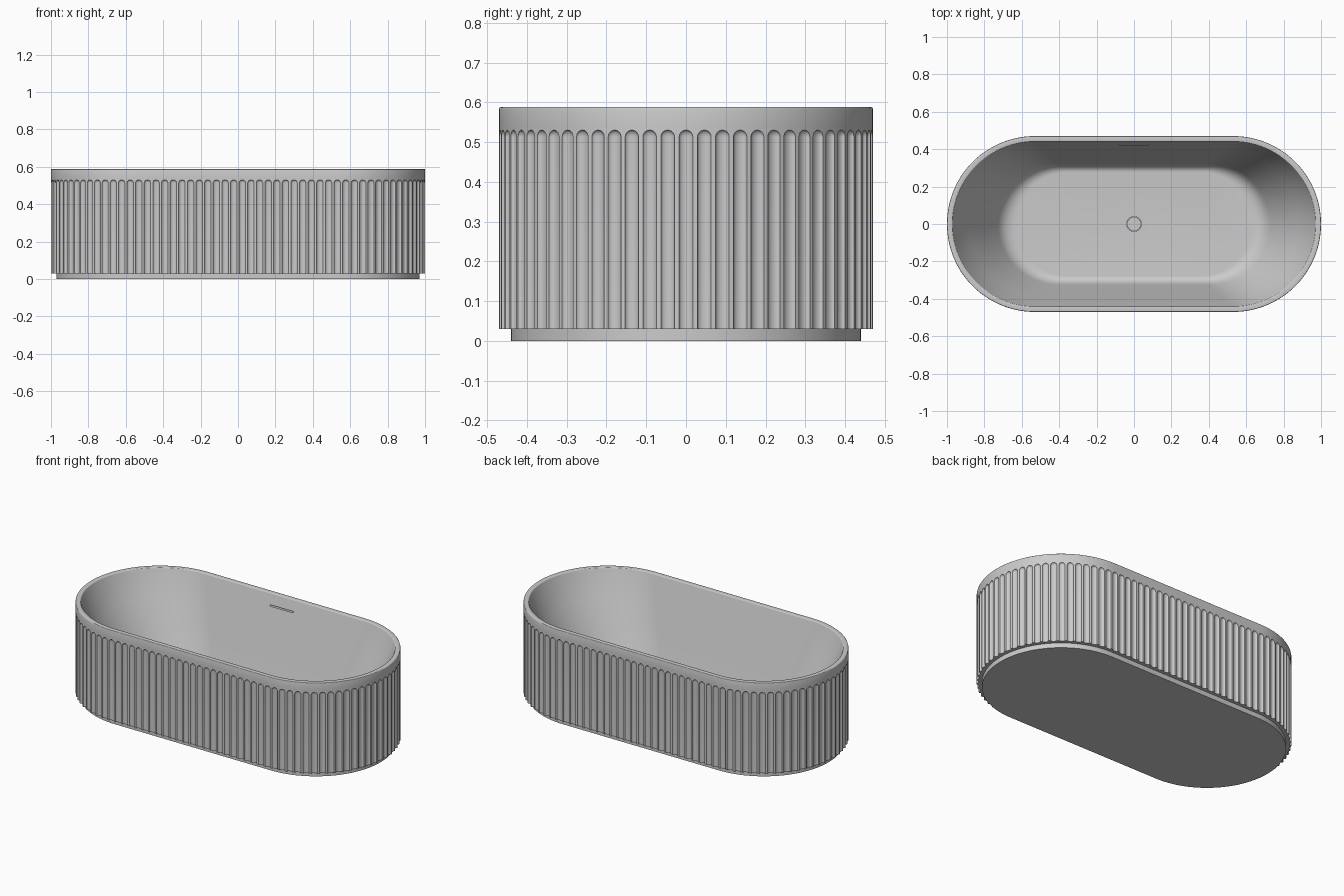
import bpy, bmesh, math

if "Cube" in bpy.data.objects:
    bpy.data.objects.remove(bpy.data.objects["Cube"])

C, R = 0.53, 0.47              # half straight length and end radius of the outline
N, GR, GD = 110, 0.0175, 0.011 # flute count, half width, depth
Z_BOT, Z_ARC, H = 0.03, 0.513, 0.588
SEG = 8                        # strips across each flute
ARC = math.pi * R
L = 2 * ARC + 4 * C


def outline(s):
    """Perimeter distance -> (position on the spine -1..1, normal x, normal y)."""
    s = (s + ARC / 2) % L
    if s < ARC:
        a = s / R - math.pi / 2
        return 1, math.cos(a), math.sin(a)
    s -= ARC
    if s < 2 * C:
        return 1 - s / C, 0, 1
    s -= 2 * C
    if s < ARC:
        a = s / R + math.pi / 2
        return -1, math.cos(a), math.sin(a)
    return (s - ARC) / C - 1, 0, -1


# columns round the tub: nine per flute, the land spans to the next flute
cols = []
for i in range(N):
    for k in range(SEG + 1):
        u = -math.cos(math.pi * k / SEG)
        cols.append((u, outline(i * L / N + u * GR)))


def plain(c, r, z):
    return [(c * t + r * nx, r * ny, z) for u, (t, nx, ny) in cols]


def fluted(z, f):
    """Row through the flutes; f runs from 0 (arch spring) to 1 (arch edge)."""
    row = []
    for u, (t, nx, ny) in cols:
        w = math.sqrt(max(0, 1 - u * u))
        d = GD * w * math.sqrt(max(0, 1 - f * f))
        r = R - d
        row.append((C * t + r * nx, r * ny, z + f * w * GR))
    return row


# plinth, fluted wall, rim
rows = [plain(C, R - 0.03, 0), plain(C, R - 0.03, Z_BOT), fluted(Z_BOT, 0)]
rows += [fluted(Z_ARC, math.sin(math.pi / 2 * k / 5)) for k in range(6)]
rows += [plain(C, R, 0.545)]
for k in range(4):
    a = math.pi / 2 * k / 3
    rows.append(plain(C, R - 0.004 + 0.004 * math.cos(a), H - 0.004 + 0.004 * math.sin(a)))
for k in range(4):
    a = math.pi / 2 * k / 3
    rows.append(plain(C, 0.445 - 0.005 * math.sin(a), H - 0.005 + 0.005 * math.cos(a)))


# sloping basin with a soft curve into the floor
def basin(p, z):
    return plain(C - 0.145 * p, 0.44 - 0.13 * p, z)


FLOOR = 0.085
wall = lambda p: 0.583 + (FLOOR - 0.583) * p
rows += [basin(p, wall(p)) for p in (0.3, 0.6)]
for k in range(9):
    b = k / 8
    w = ((1 - b) ** 2, 2 * b * (1 - b), b * b)
    rows.append(basin(w[0] * 0.88 + w[1] + w[2] * 1.25,
                      w[0] * wall(0.88) + (w[1] + w[2]) * FLOOR))

bm = bmesh.new()
loops = [[bm.verts.new(p) for p in row] for row in rows]
n = len(cols)
for a, b in zip(loops, loops[1:]):
    for i in range(n):
        j = (i + 1) % n
        bm.faces.new((a[i], a[j], b[j], b[i]))
bm.faces.new(loops[0][::-1])
bm.faces.new(loops[-1])
bmesh.ops.remove_doubles(bm, verts=bm.verts, dist=1e-5)
bmesh.ops.recalc_face_normals(bm, faces=bm.faces)


def add_object(name, bm):
    me = bpy.data.meshes.new(name)
    bm.to_mesh(me)
    bm.free()
    ob = bpy.data.objects.new(name, me)
    bpy.context.collection.objects.link(ob)
    return ob


def prism(name, pts, offset):
    """Closed solid made by sweeping a flat outline along offset."""
    bm = bmesh.new()
    f = bm.faces.new([bm.verts.new(p) for p in pts])
    ext = bmesh.ops.extrude_face_region(bm, geom=[f], use_keep_orig=True)
    bmesh.ops.translate(bm, vec=offset, verts=[v for v in ext["geom"] if isinstance(v, bmesh.types.BMVert)])
    bmesh.ops.recalc_face_normals(bm, faces=bm.faces)
    return add_object(name, bm)


def circle(r, z):
    return [(r * math.cos(i * math.pi / 24), r * math.sin(i * math.pi / 24), z) for i in range(48)]


tub = add_object("tub_body", bm)

# overflow slot in the back wall and drain hole in the floor
slot = []
for i in range(18):
    a = -math.pi / 2 + math.pi * (i % 9) / 8 + (math.pi if i > 8 else 0)
    slot.append(((0.076 if i < 9 else -0.076) + 0.004 * math.cos(a), 0.39, 0.52 + 0.004 * math.sin(a)))
cutters = [prism("slot_cutter", slot, (0, 0.05, 0)),
           prism("drain_cutter", circle(0.039, FLOOR - 0.02), (0, 0, 0.06))]
bpy.context.view_layer.objects.active = tub
for c in cutters:
    c.hide_render = True
    m = tub.modifiers.new("cut", "BOOLEAN")
    m.operation, m.solver, m.object = "DIFFERENCE", "EXACT", c
    bpy.ops.object.modifier_apply(modifier=m.name)
    bpy.data.objects.remove(c)

# drain plug
plug = prism("drain_plug", circle(0.037, FLOOR - 0.02), (0, 0, 0.021))

for ob in (tub, plug):
    bpy.ops.object.select_all(action="DESELECT")
    ob.select_set(True)
    bpy.context.view_layer.objects.active = ob
    bpy.ops.object.shade_smooth_by_angle(angle=math.radians(35))
